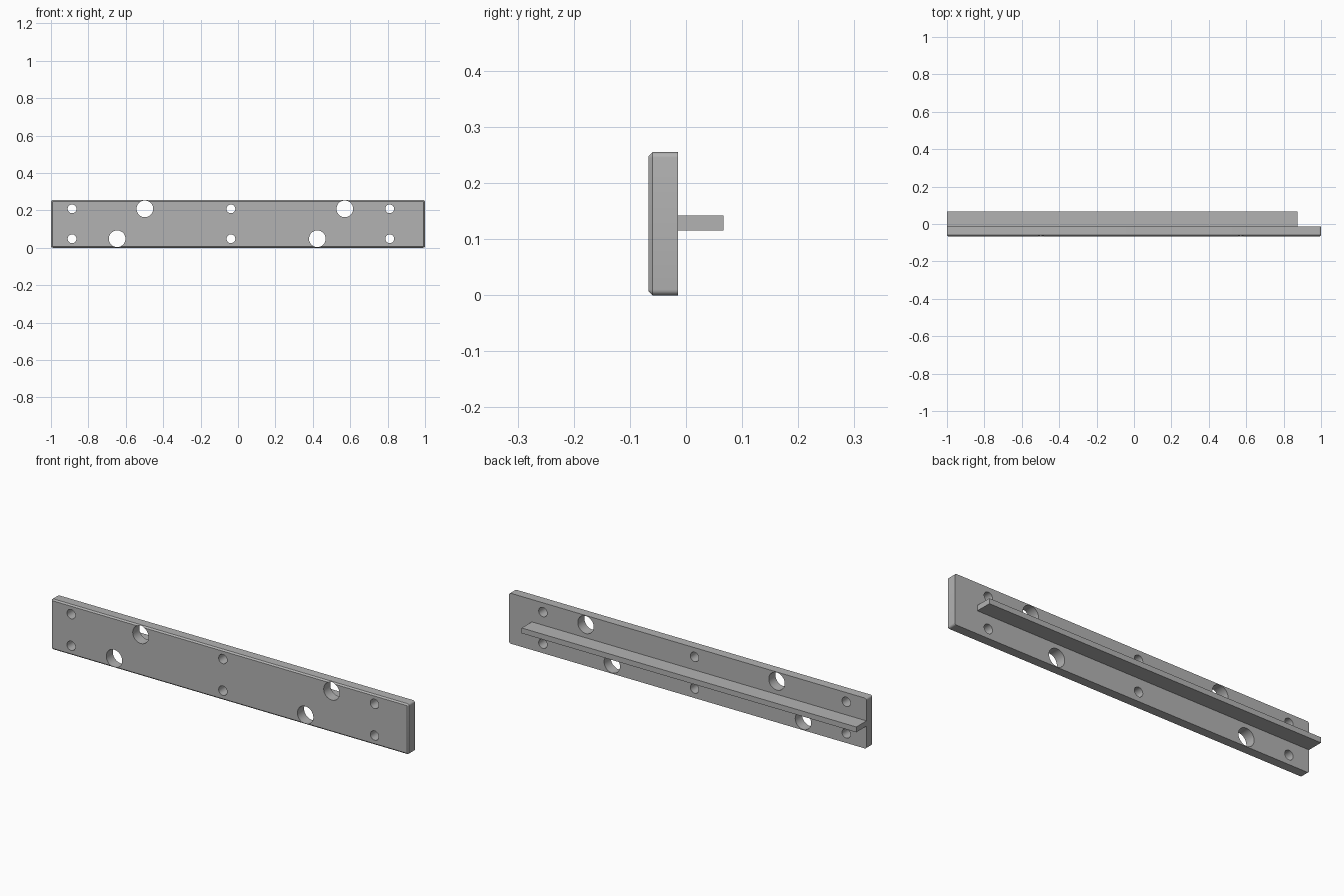
import bpy, bmesh, math
from mathutils import Matrix, Vector

if "Cube" in bpy.data.objects:
    bpy.data.objects.remove(bpy.data.objects["Cube"])

grey = bpy.data.materials.new("plain grey")
grey.diffuse_color = (0.45, 0.45, 0.45, 1)
grey.use_nodes = True
grey.node_tree.nodes["Principled BSDF"].inputs["Base Color"].default_value = grey.diffuse_color

PLATE_FRONT, PLATE_BACK, HEIGHT = -0.067, -0.014, 0.255


def make_object(name, bm):
    mesh = bpy.data.meshes.new(name)
    bmesh.ops.recalc_face_normals(bm, faces=bm.faces)
    bm.to_mesh(mesh)
    bm.free()
    mesh.materials.append(grey)
    obj = bpy.data.objects.new(name, mesh)
    bpy.context.collection.objects.link(obj)
    return obj


def box(lo, hi):
    bm = bmesh.new()
    lo, hi = Vector(lo), Vector(hi)
    size = Matrix.Diagonal((*(hi - lo), 1))
    bmesh.ops.create_cube(bm, size=1, matrix=Matrix.Translation((lo + hi) / 2) @ size)
    return bm


# Mounting plate: rounded outline corners, then a chamfer around the front face
bm = box((-1, PLATE_FRONT, 0), (1, PLATE_BACK, HEIGHT))
corners = [e for e in bm.edges if abs(e.verts[0].co.y - e.verts[1].co.y) > 0.01]
bmesh.ops.bevel(bm, geom=corners, offset=0.01, segments=5, profile=0.5, affect='EDGES')
rim = [e for e in bm.edges if all(abs(v.co.y - PLATE_FRONT) < 1e-5 for v in e.verts)]
bmesh.ops.bevel(bm, geom=rim, offset=0.007, segments=1, affect='EDGES')
plate = make_object("mounting_plate", bm)

# Holes: three pairs of small screw holes and four large staggered ones
LOW, HIGH = 0.048, 0.208
holes = [(x, z, 0.0235) for x in (-0.887, -0.038, 0.811) for z in (LOW, HIGH)]
holes += [(x, z, 0.0445) for x, z in
          ((-0.646, LOW), (-0.498, HIGH), (0.424, LOW), (0.571, HIGH))]
bm = bmesh.new()
for x, z, r in holes:
    bmesh.ops.create_cone(
        bm, cap_ends=True, segments=40, radius1=r, radius2=r, depth=0.2,
        matrix=Matrix.Translation((x, -0.04, z)) @ Matrix.Rotation(math.pi / 2, 4, 'X'))
cutter = make_object("hole_cutter", bm)
cutter.hide_render = True

cut = plate.modifiers.new("holes", 'BOOLEAN')
cut.operation = 'DIFFERENCE'
cut.solver = 'EXACT'
cut.object = cutter
bpy.context.view_layer.objects.active = plate
plate.select_set(True)
bpy.ops.object.modifier_apply(modifier=cut.name)
bpy.data.objects.remove(cutter)
bpy.ops.object.shade_smooth_by_angle(angle=math.radians(30))

# Rear rail: a flat bar along the back, stopping short of the right end
make_object("rear_rail", box((-1, PLATE_BACK, 0.115), (0.873, 0.067, 0.142)))
